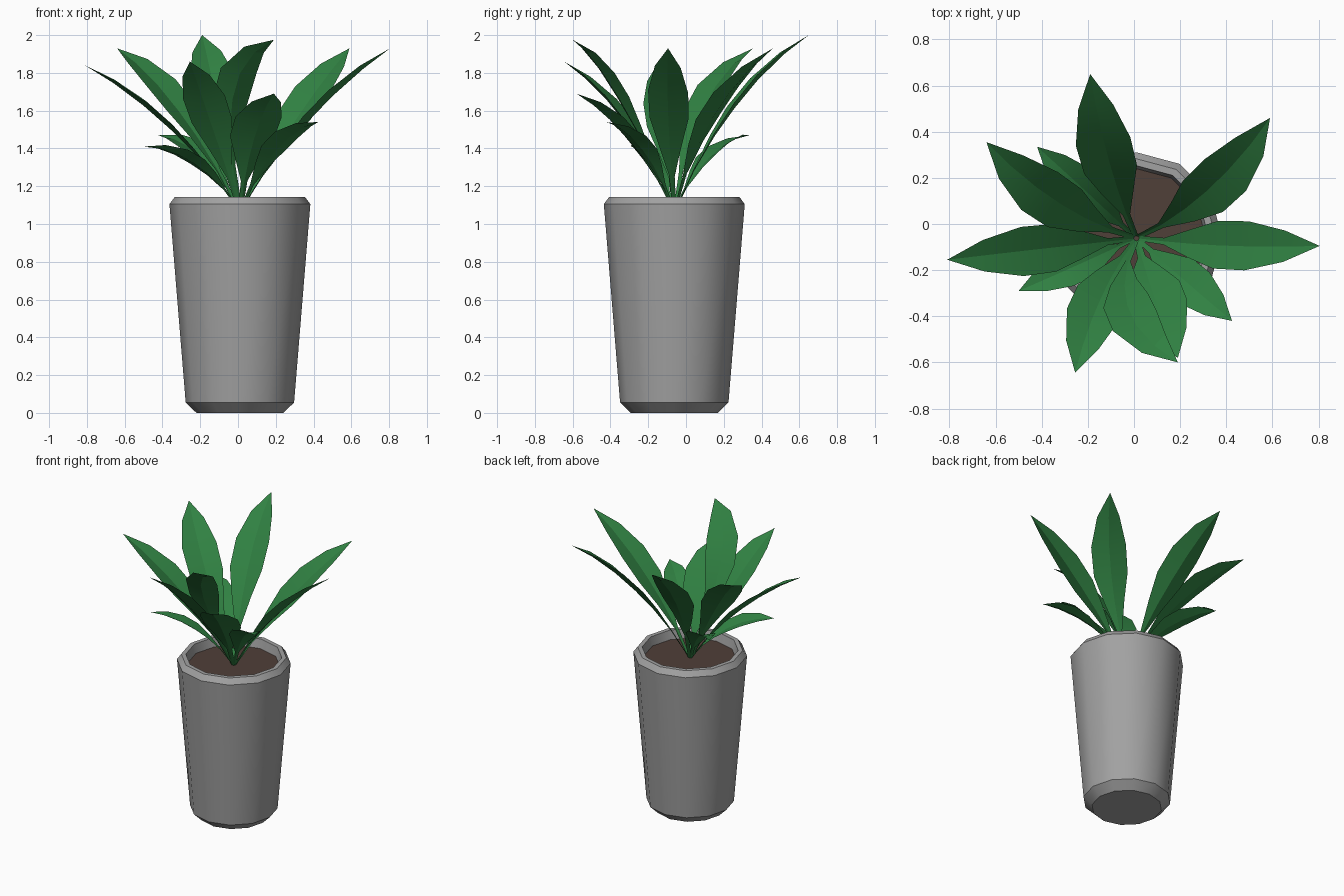
import bpy, bmesh, math
from mathutils import Vector

if "Cube" in bpy.data.objects:
    bpy.data.objects.remove(bpy.data.objects["Cube"])

CX, CY = 0.01, -0.062


def material(name, rgb):
    m = bpy.data.materials.new(name)
    m.diffuse_color = (*rgb, 1)
    m.use_nodes = True
    m.node_tree.nodes["Principled BSDF"].inputs["Base Color"].default_value = m.diffuse_color
    return m


def make_object(name, bm, mat=None, angle=35):
    me = bpy.data.meshes.new(name)
    bm.to_mesh(me)
    bm.free()
    ob = bpy.data.objects.new(name, me)
    bpy.context.collection.objects.link(ob)
    if mat:
        me.materials.append(mat)
    bpy.ops.object.select_all(action='DESELECT')
    ob.select_set(True)
    bpy.context.view_layer.objects.active = ob
    bpy.ops.object.shade_smooth_by_angle(angle=math.radians(angle))
    return ob


def ring(bm, r, z, sides=12):
    return [bm.verts.new((CX + r * math.cos(math.tau * i / sides),
                          CY + r * math.sin(math.tau * i / sides), z))
            for i in range(sides)]


# Pot: twelve-sided tapered body, chamfered foot and rim, open top
bm = bmesh.new()
profile = [(0.23, 0), (0.287, 0.055), (0.373, 1.105), (0.345, 1.143),
           (0.315, 1.143), (0.3, 1.07)]
rings = [ring(bm, r, z) for r, z in profile]
bm.faces.new(rings[0][::-1])
for a, b in zip(rings, rings[1:]):
    for i in range(12):
        j = (i + 1) % 12
        bm.faces.new((a[i], a[j], b[j], b[i]))
make_object("pot", bm, material("pot_grey", (0.36, 0.36, 0.36)))

# Soil disc
bm = bmesh.new()
bm.faces.new(ring(bm, 0.302, 1.08))
make_object("soil", bm, material("soil_brown", (0.08, 0.05, 0.04)))

# Leaves: rows of (position along leaf, relative half width)
ROWS = [(0, 0.1), (0.16, 0.14), (0.32, 0.58), (0.47, 0.97),
        (0.64, 1.0), (0.83, 0.64), (1, 0)]
green = material("leaf_green", (0.03, 0.22, 0.055))


def leaf(name, tip, width, rise, bend, roll):
    """Curved, V-folded blade from the pot centre to the tip."""
    tip = Vector(tip)
    out = Vector((tip.x - CX, tip.y - CY, 0)).normalized()
    side = Vector((-out.y, out.x, 0))
    p0 = Vector((CX, CY, 1.08)) + out * 0.01
    d = tip - p0
    p1 = p0 + Vector((d.x * 0.43, d.y * 0.43, d.z * rise)) + side * bend * 2
    c, s = math.cos(math.radians(roll)), math.sin(math.radians(roll))
    bm = bmesh.new()
    rows = []
    for t, k in ROWS:
        p = p0 * (1 - t) ** 2 + p1 * 2 * t * (1 - t) + tip * t * t
        tan = ((p1 - p0) * (1 - t) + (tip - p1) * t).normalized()
        flat = (side - tan * side.dot(tan)).normalized()
        across = flat * c + tan.cross(flat) * s
        up = tan.cross(across)
        w = width * k
        if k == 0:
            rows.append([bm.verts.new(p)] * 3)
        else:
            rows.append([bm.verts.new(p - across * w + up * w * 0.12),
                         bm.verts.new(p - up * w * 0.12),
                         bm.verts.new(p + across * w + up * w * 0.12)])
    for a, b in zip(rows, rows[1:]):
        for i in range(2):
            if b[i] is b[i + 1]:
                bm.faces.new((a[i], a[i + 1], b[i]))
            else:
                bm.faces.new((a[i], a[i + 1], b[i + 1], b[i]))
    bmesh.ops.recalc_face_normals(bm, faces=bm.faces)
    if sum(f.normal.z for f in bm.faces) < 0:
        bmesh.ops.reverse_faces(bm, faces=bm.faces)
    make_object(name, bm, green, 15)


# tip position, half width, steepness of the arch, sideways bend, roll
LEAVES = [
    ((0.805, -0.095, 1.93), 0.107, 0.67, -0.015, -5),
    ((0.59, 0.46, 1.93), 0.115, 0.7, -0.055, 14),
    ((-0.19, 0.65, 2.0), 0.12, 0.74, 0.025, -8),
    ((-0.64, 0.355, 1.93), 0.115, 0.8, 0.055, -13),
    ((-0.81, -0.155, 1.84), 0.107, 0.7, 0, -5),
    ((-0.42, 0.335, 1.47), 0.09, 0.98, 0, -10),
    ((-0.50, -0.29, 1.41), 0.08, 1.03, 0, 10),
    ((-0.255, -0.645, 1.86), 0.115, 0.73, -0.035, 10),
    ((0.19, -0.60, 1.975), 0.105, 0.87, -0.13, 0),
    ((0.19, -0.58, 1.69), 0.13, 0.8, -0.01, 0),
    ((0.425, -0.42, 1.54), 0.095, 0.94, 0, -8),
]
for n, args in enumerate(LEAVES, 1):
    leaf(f"leaf_{n}", *args)
